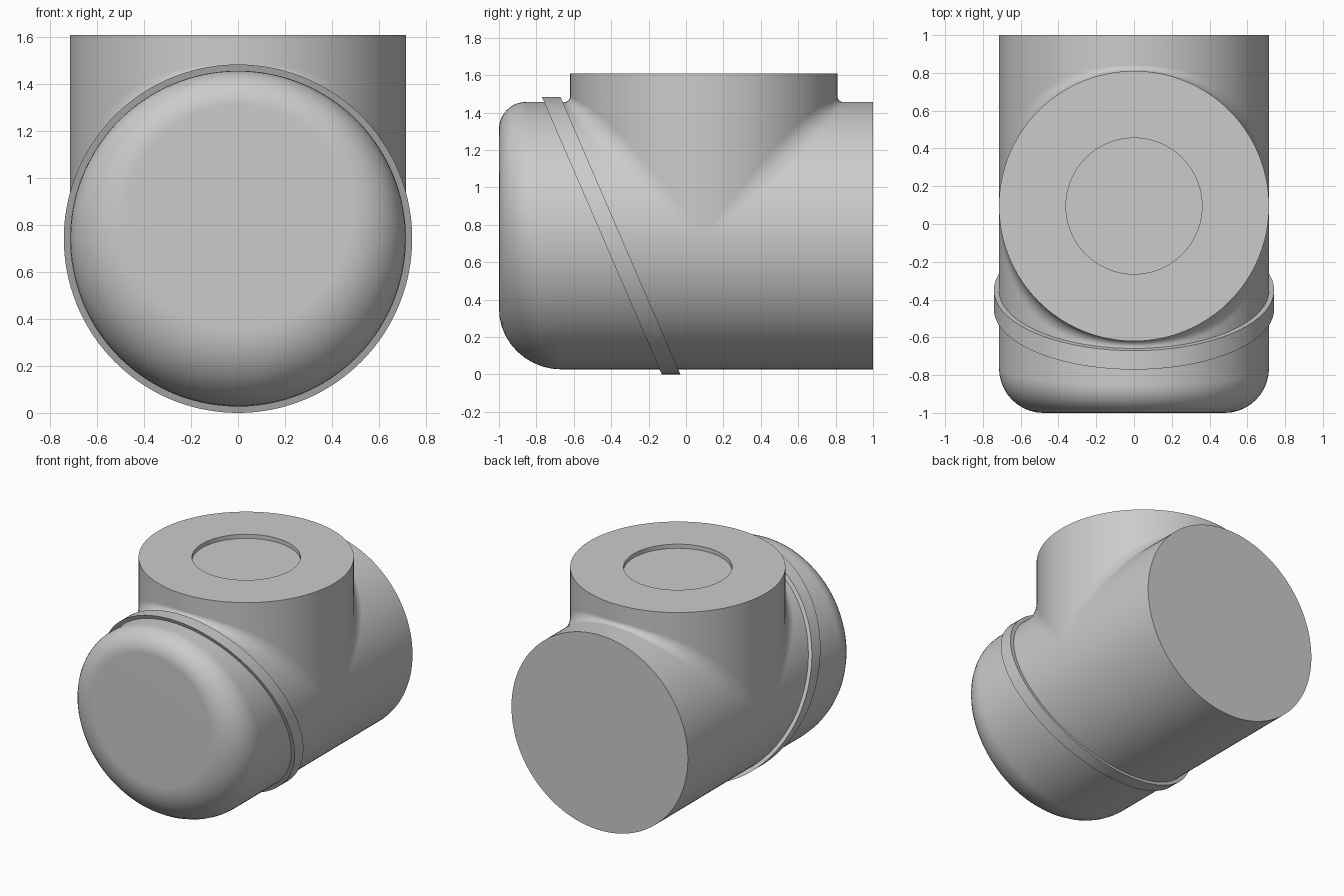
import bpy, math
from mathutils import Vector

if "Cube" in bpy.data.objects:
    bpy.data.objects.remove(bpy.data.objects["Cube"])

R, ZC = 0.715, 0.742          # pipe radius and axis height
YC, ZTOP = 0.095, 1.61        # upright branch centre and top
N, SEG = 144, 10              # sides around, steps per fillet

grey = bpy.data.materials.new("light_grey")
grey.diffuse_color = (0.6, 0.6, 0.6, 1)
grey.use_nodes = True
grey.node_tree.nodes["Principled BSDF"].inputs["Base Color"].default_value = grey.diffuse_color


def build(name, strips):
    """Make one welded mesh from strips, each a list of point columns."""
    verts, faces, index = [], [], {}

    def vid(p):
        key = tuple(round(c, 5) + 0.0 for c in p)
        if key not in index:
            index[key] = len(verts)
            verts.append(key)
        return index[key]

    for cols in strips:
        for a, b in zip(cols, cols[1:]):
            for j in range(len(a) - 1):
                quad = [vid(p) for p in (a[j], b[j], b[j + 1], a[j + 1])]
                quad = list(dict.fromkeys(quad))
                if len(quad) > 2:
                    faces.append(quad)
    me = bpy.data.meshes.new(name)
    me.from_pydata(verts, [], faces)
    me.validate()
    import bmesh
    bm = bmesh.new()
    bm.from_mesh(me)
    bmesh.ops.recalc_face_normals(bm, faces=bm.faces)
    bm.to_mesh(me)
    bm.free()
    me.materials.append(grey)
    ob = bpy.data.objects.new(name, me)
    bpy.context.collection.objects.link(ob)
    bpy.ops.object.select_all(action='DESELECT')
    ob.select_set(True)
    bpy.context.view_layer.objects.active = ob
    bpy.ops.object.shade_smooth_by_angle(angle=math.radians(30))
    mod = ob.modifiers.new("weighted_normals", 'WEIGHTED_NORMAL')
    mod.keep_sharp = True
    return ob


def front_end(a):
    """Flat nose and its fillet, tight at the top and wide at the bottom."""
    ca, sa = math.cos(a), math.sin(a)
    flat = Vector((0.48 * ca, -1, ZC + 0.09 + 0.48 * sa))
    rim = Vector((R * ca, -1, ZC + R * sa))
    depth = 0.24 - 0.095 * sa
    pts = [Vector((0, -1, ZC + 0.09))]
    for k in range(SEG + 1):
        phi = k / SEG * math.pi / 2
        p = flat.lerp(rim, math.sin(phi))
        p.y = -1 + depth * (1 - math.cos(phi))
        pts.append(p)
    return pts


def back_end(a):
    return [Vector((R * math.cos(a), 1, ZC + R * math.sin(a))), Vector((0, 1, ZC))]


def branch(a, side):
    """Blend from the pipe up the branch wall, over the top into the recess."""
    ca, sa = math.cos(a), max(math.sin(a), 0)
    r = 0.03 + 0.2 * ca * ca
    c = Vector(((R + r) * ca, YC + side * (R + r) * sa, ZC + (R + r) * sa))
    n1, n2 = Vector((-ca, 0, -sa)), Vector((-ca, -side * sa, 0))
    pts = [c + r * n1.lerp(n2, k / SEG).normalized() for k in range(SEG + 1)]
    for rad, z in ((R, ZTOP), (0.36, ZTOP), (0.36, ZTOP - 0.03), (0, ZTOP - 0.03)):
        pts.append(Vector((rad * ca, YC + side * rad * sa, z)))
    return pts


# pipe body with upright branch
upper = [math.pi * i / (N // 2) for i in range(N // 2 + 1)]
lower = [math.pi + t for t in upper]
front = [front_end(a) + branch(a, -1) for a in upper]
back = [back_end(a)[::-1] + branch(a, 1) for a in upper]
under = [front_end(a) + [Vector((R * math.cos(a), YC, ZC + R * math.sin(a)))]
         + back_end(a) for a in lower]
build("pipe_body", [front, back, under])


# slanted band around the nose
def band_column(a):
    pts = []
    for rad, y in ((0.742, -0.45), (0.742, -0.35), (0.705, -0.35), (0.705, -0.45), (0.742, -0.45)):
        dz = rad * math.sin(a)
        pts.append(Vector((rad * math.cos(a), y - 0.432 * dz, ZC + dz)))
    return pts


build("slanted_band", [[band_column(2 * math.pi * i / N) for i in range(N + 1)]])
